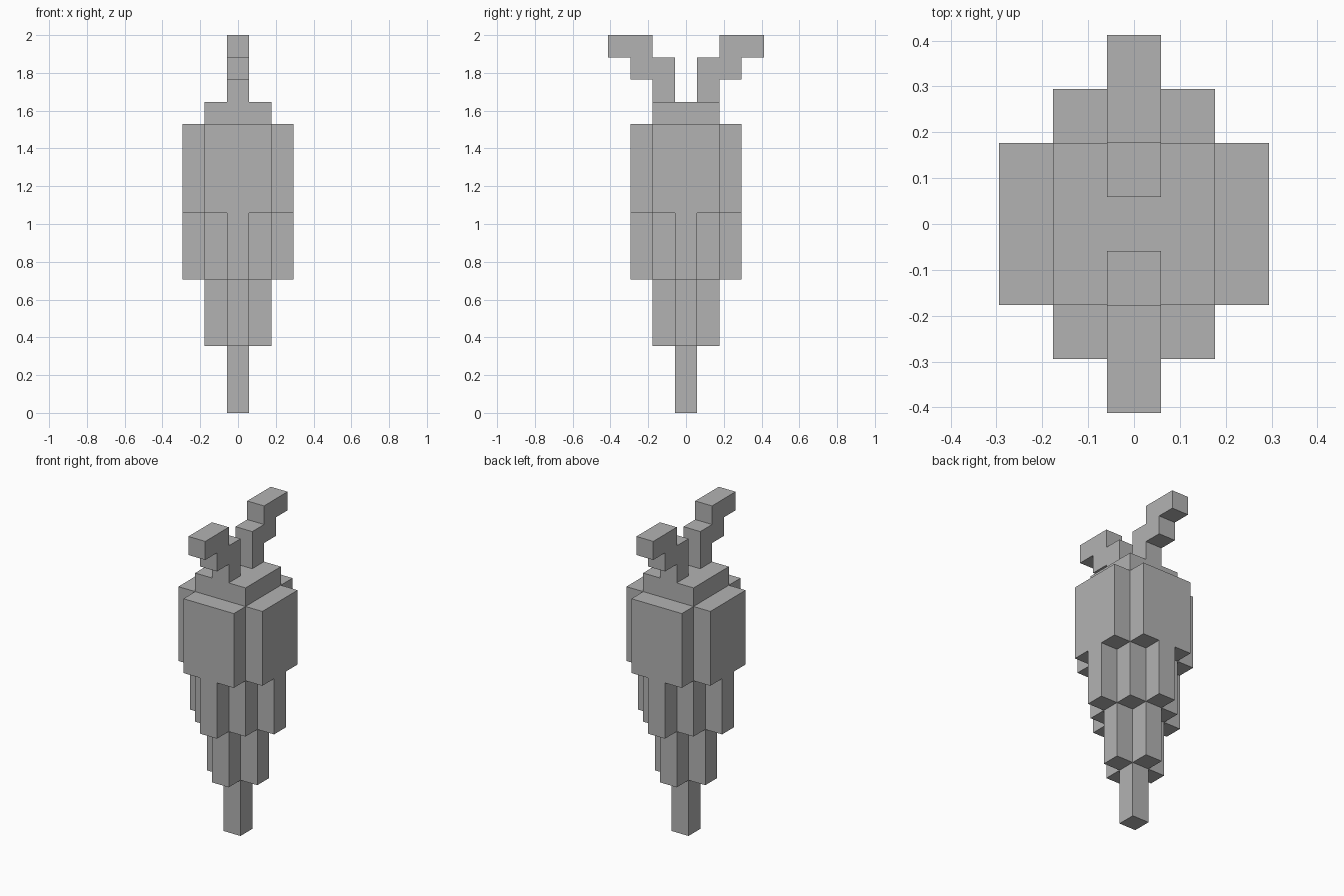
import bpy, bmesh
from mathutils import Vector

cube = bpy.data.objects.get("Cube")
if cube:
    bpy.data.objects.remove(cube, do_unlink=True)

U = 2 / 17  # size of one block

grey = bpy.data.materials.new("plain grey")
grey.use_nodes = True
grey.diffuse_color = (0.45, 0.45, 0.45, 1)
grey.node_tree.nodes["Principled BSDF"].inputs["Base Color"].default_value = grey.diffuse_color


def prism(name, outline, direction):
    """Extrude a closed outline, given in blocks, along a direction."""
    bm = bmesh.new()
    face = bm.faces.new([bm.verts.new(Vector(p) * U) for p in outline])
    new = bmesh.ops.extrude_face_region(bm, geom=[face], use_keep_orig=True)["geom"]
    verts = [g for g in new if isinstance(g, bmesh.types.BMVert)]
    bmesh.ops.translate(bm, verts=verts, vec=Vector(direction) * U)
    bmesh.ops.recalc_face_normals(bm, faces=bm.faces)
    mesh = bpy.data.meshes.new(name)
    bm.to_mesh(mesh)
    bm.free()
    mesh.materials.append(grey)
    obj = bpy.data.objects.new(name, mesh)
    bpy.context.collection.objects.link(obj)


def tier(name, corner, bottom, top):
    """Turn one stepped corner about z four times and raise it into a tier."""
    outline, pts = [], corner
    for _ in range(4):
        outline += [(x, y, bottom) for x, y in pts]
        pts = [(-y, x) for x, y in pts]
    prism(name, outline, (0, 0, top - bottom))


# Tapering root, from the tip to the crown
tier("root_tip", [(.5, .5)], 0, 3)
tier("lower_root", [(1.5, .5), (.5, .5), (.5, 1.5)], 3, 6)
tier("middle_root", [(2.5, .5), (1.5, .5), (1.5, 1.5), (.5, 1.5), (.5, 2.5)], 6, 9)
tier("upper_root", [(2.5, 1.5), (1.5, 1.5), (1.5, 2.5)], 9, 13)
tier("crown", [(1.5, 1.5)], 13, 14)

# Two stepped stalks leaning forward and back
stalk = [(.5, 14), (1.5, 14), (1.5, 15), (2.5, 15), (2.5, 16),
         (3.5, 16), (3.5, 17), (1.5, 17), (1.5, 16), (.5, 16)]
for name, side in (("front_stalk", -1), ("back_stalk", 1)):
    prism(name, [(-.5, side * y, z) for y, z in stalk], (1, 0, 0))
